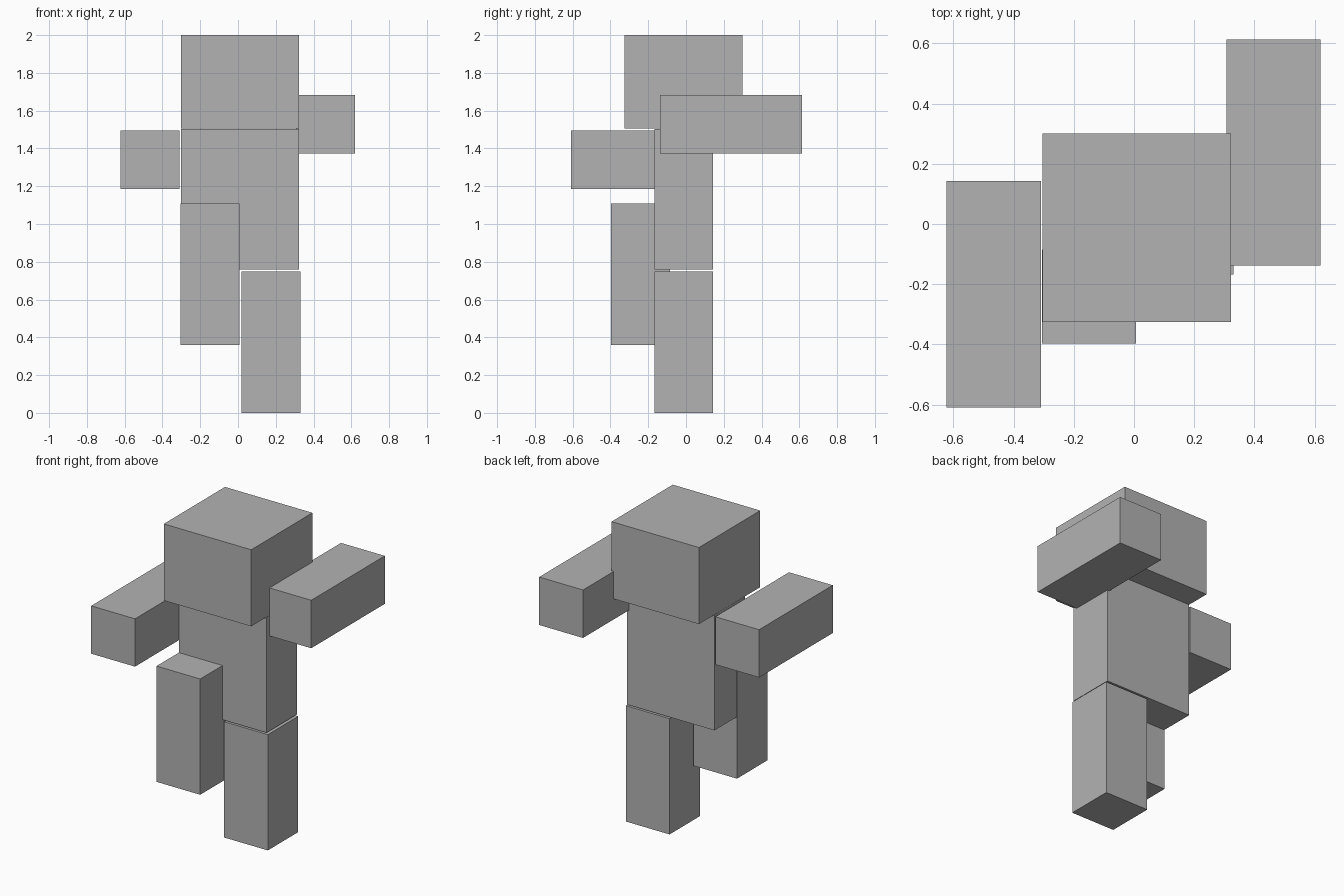
import bpy
from mathutils import Vector

default_cube = bpy.data.objects.get("Cube")
if default_cube:
    bpy.data.objects.remove(default_cube, do_unlink=True)

# Single grey material
grey = bpy.data.materials.new("plain grey")
grey.use_nodes = True
colour = (0.45, 0.45, 0.45, 1)
grey.diffuse_color = colour
grey.node_tree.nodes["Principled BSDF"].inputs["Base Color"].default_value = colour


def box(name, low, high):
    """Flat-sided block between two opposite corners."""
    low, high = Vector(low), Vector(high)
    bpy.ops.mesh.primitive_cube_add(size=1, location=(low + high) / 2)
    part = bpy.context.object
    part.name = part.data.name = name
    for vert in part.data.vertices:
        vert.co *= high - low
    part.data.materials.append(grey)
    return part


# Head and body
box("head", (-0.303, -0.325, 1.505), (0.322, 0.3, 2))
box("torso", (-0.303, -0.168, 0.758), (0.322, 0.142, 1.504))

# Arms: right stretched forward, left swung back and higher
box("right_arm", (-0.622, -0.61, 1.185), (-0.309, 0.142, 1.494))
box("left_arm", (0.307, -0.138, 1.372), (0.62, 0.613, 1.682))

# Legs: right lifted and stepping forward, left standing
box("right_leg", (-0.305, -0.396, 0.36), (0.007, -0.085, 1.108))
box("left_leg", (0.018, -0.168, 0), (0.331, 0.142, 0.748))
